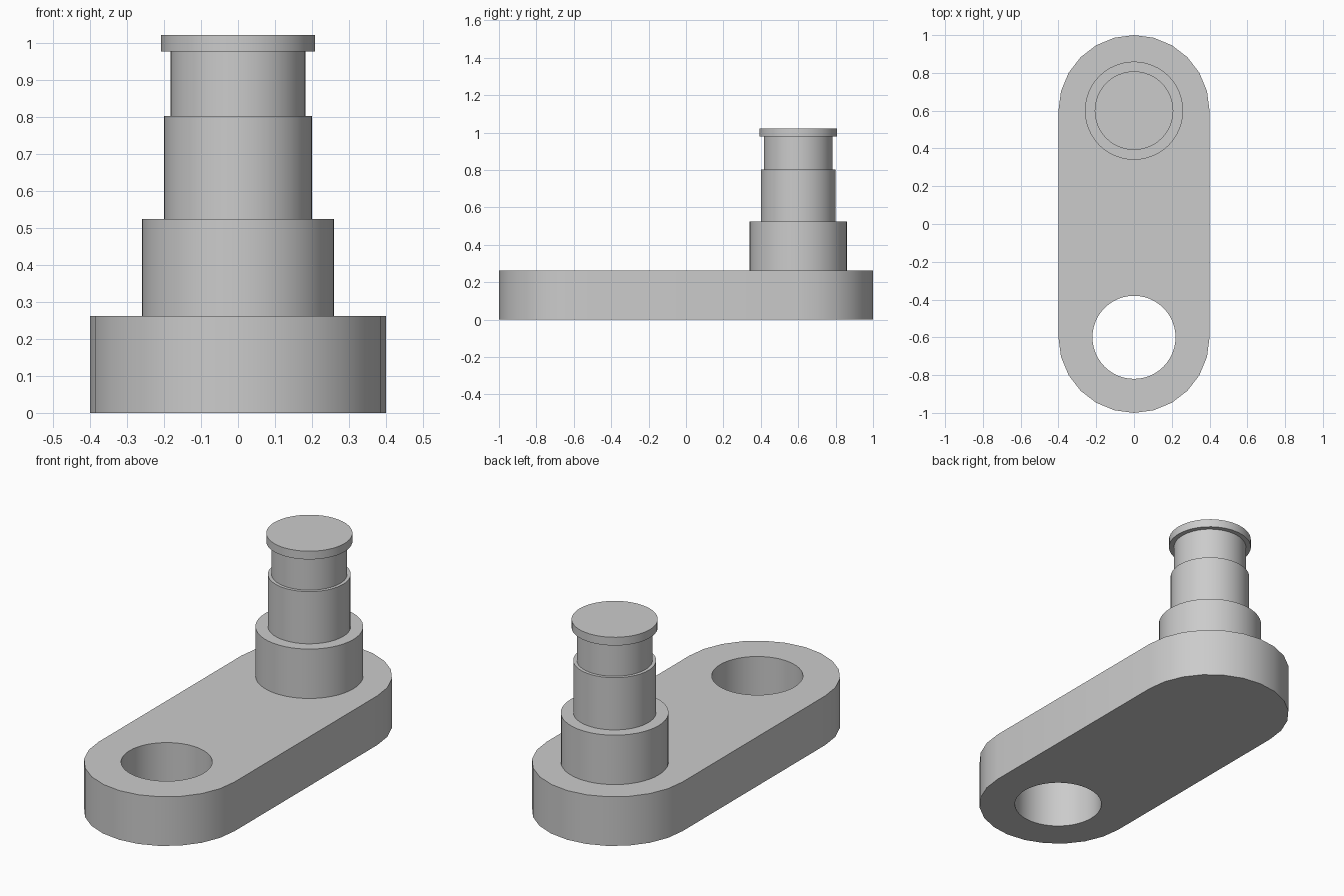
import bpy, bmesh
from math import cos, sin, pi, radians

default = bpy.data.objects.get("Cube")
if default:
    bpy.data.objects.remove(default, do_unlink=True)

REACH = 0.6      # distance of each arm end centre from the middle
THICK = 0.262    # arm thickness

steel = bpy.data.materials.new("grey steel")
steel.use_nodes = True
grey = (0.6, 0.6, 0.6, 1)
steel.diffuse_color = grey
steel.node_tree.nodes["Principled BSDF"].inputs["Base Color"].default_value = grey


def make_object(name, bm):
    bmesh.ops.recalc_face_normals(bm, faces=bm.faces)
    mesh = bpy.data.meshes.new(name)
    bm.to_mesh(mesh)
    bm.free()
    mesh.materials.append(steel)
    obj = bpy.data.objects.new(name, mesh)
    bpy.context.collection.objects.link(obj)
    return obj


def prism(name, outline, low, high):
    bm = bmesh.new()
    base = bm.faces.new([bm.verts.new((x, y, low)) for x, y in outline])
    top = bmesh.ops.extrude_face_region(bm, geom=[base], use_keep_orig=True)
    verts = [v for v in top["geom"] if isinstance(v, bmesh.types.BMVert)]
    bmesh.ops.translate(bm, verts=verts, vec=(0, 0, high - low))
    return make_object(name, bm)


def arc(radius, centre_y, start, sweep, steps):
    angles = [start + sweep * i / steps for i in range(steps + 1)]
    return [(radius * cos(a), centre_y + radius * sin(a)) for a in angles]


def smooth(obj):
    bpy.ops.object.select_all(action="DESELECT")
    obj.select_set(True)
    bpy.context.view_layer.objects.active = obj
    bpy.ops.object.shade_smooth_by_angle(angle=radians(30))


# Round-ended arm
arm = prism("crank_arm", arc(0.4, REACH, 0, pi, 12) + arc(0.4, -REACH, pi, pi, 12), 0, THICK)

# Through hole at the front end
cutter = prism("hole_cutter", arc(0.22, -REACH, 0, 2 * pi, 48)[:-1], -0.1, THICK + 0.1)
cutter.hide_render = True
cutter.hide_viewport = True
bore = arm.modifiers.new("bore", "BOOLEAN")
bore.operation = "DIFFERENCE"
bore.solver = "EXACT"
bore.object = cutter
bpy.ops.object.select_all(action="DESELECT")
arm.select_set(True)
bpy.context.view_layer.objects.active = arm
bpy.ops.object.modifier_apply(modifier=bore.name)
bpy.data.objects.remove(cutter, do_unlink=True)
smooth(arm)

# Stepped pin with a retaining lip, turned from one profile
steps = [(0.26, 0.525), (0.2, 0.803), (0.183, 0.978), (0.208, 1.022)]
profile, z = [(0, THICK)], THICK
for radius, top in steps:
    profile += [(radius, z), (radius, top)]
    z = top
profile.append((0, z))

bm = bmesh.new()
points = [bm.verts.new((r, REACH, h)) for r, h in profile]
edges = [bm.edges.new(pair) for pair in zip(points, points[1:])]
bmesh.ops.spin(bm, geom=points + edges, cent=(0, REACH, 0), axis=(0, 0, 1),
               angle=2 * pi, steps=48, use_duplicate=False)
bmesh.ops.remove_doubles(bm, verts=bm.verts, dist=0.0005)
smooth(make_object("stepped_pin", bm))
